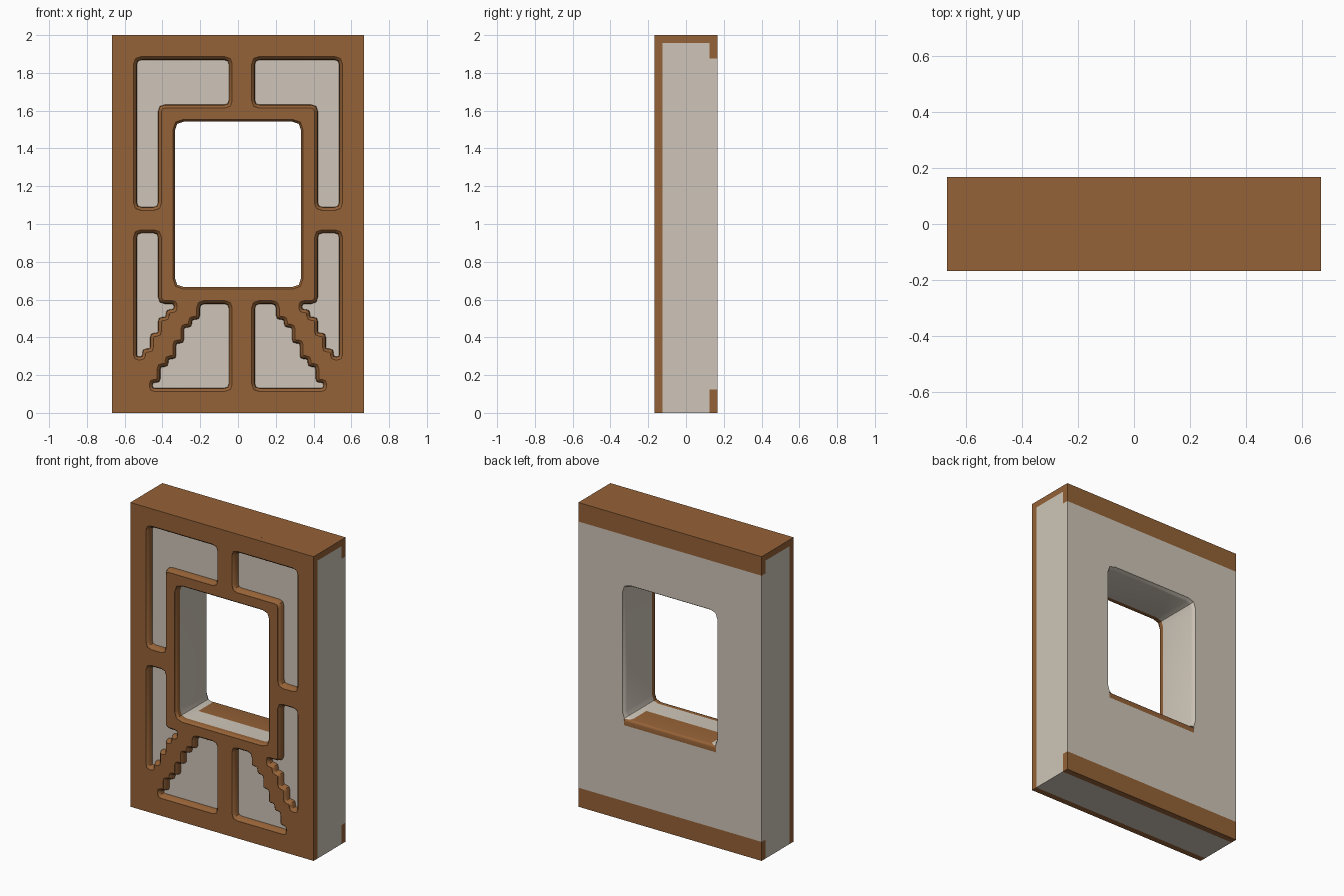
import bpy, bmesh, math
from mathutils import Vector

if "Cube" in bpy.data.objects:
    bpy.data.objects.remove(bpy.data.objects["Cube"], do_unlink=True)

U = 2 / 48                       # module all parts are laid out on
HALF_W, HALF_D = 16 * U, 4 * U


def material(name, rgb):
    m = bpy.data.materials.new(name)
    m.use_nodes = True
    m.diffuse_color = (*rgb, 1)
    m.node_tree.nodes["Principled BSDF"].inputs["Base Color"].default_value = (*rgb, 1)
    return m


timber = material("timber_brown", (0.30, 0.122, 0.038))
plaster = material("plaster_grey", (0.62, 0.56, 0.48))


def finish(bm, name, mat=None):
    bmesh.ops.recalc_face_normals(bm, faces=bm.faces)
    mesh = bpy.data.meshes.new(name)
    bm.to_mesh(mesh)
    bm.free()
    ob = bpy.data.objects.new(name, mesh)
    bpy.context.collection.objects.link(ob)
    if mat:
        mesh.materials.append(mat)
    return ob


def loft(bm, rings):
    """Join equal closed rings into a capped solid."""
    loops = [[bm.verts.new(p) for p in ring] for ring in rings]
    bm.faces.new(loops[0])
    bm.faces.new(loops[-1])
    for a, b in zip(loops, loops[1:]):
        for i in range(len(a)):
            bm.faces.new((a[i - 1], a[i], b[i], b[i - 1]))


def beam(name, profile, mat=None, half=HALF_W):
    """Extrude a (y, z) profile, given in modules, along x."""
    bm = bmesh.new()
    loft(bm, [[(x, y * U, z * U) for y, z in profile] for x in (-half, half)])
    return finish(bm, name, mat)


def rect(a, b, c, d):
    return [(a, c), (b, c), (b, d), (a, d)]


def rounded(points, radius):
    """Scale a polygon from modules and fillet its corners."""
    pts = [Vector(p) * U for p in points]
    out = []
    for i, p in enumerate(pts):
        to_a, to_b = pts[i - 1] - p, pts[(i + 1) % len(pts)] - p
        r = min(radius, 0.4 * to_a.length, 0.4 * to_b.length)
        a, b = p + to_a.normalized() * r, p + to_b.normalized() * r
        out += [a, (a + b) / 4 + p / 2, b]
    return out


def grown(pts, dist):
    """Offset a counter-clockwise outline outwards."""
    out = []
    for i, p in enumerate(pts):
        e1 = (p - pts[i - 1]).normalized()
        e2 = (pts[(i + 1) % len(pts)] - p).normalized()
        n1, n2 = Vector((e1.y, -e1.x)), Vector((e2.y, -e2.x))
        out.append(p + (n1 + n2) * dist / (1 + n1.dot(n2)))
    return out


def flared(bm, outline, radius, sections):
    base = rounded(outline, radius)
    loft(bm, [[(p.x, y, p.y) for p in grown(base, d)] for y, d in sections])


def stair(x, dx, levels):
    pts = []
    for a, b in zip(levels, levels[1:]):
        pts += [(x, a), (x, b)]
        x += dx
    return pts


def panels(inner):
    """Outlines of the three recesses on the right-hand side."""
    upper = [(-13, 26), (-10, 26), (-10, 39), (inner, 39), (inner, 45), (-13, 45)]
    side = [(-13, 23), (-13, 7)] + stair(-12, 1, [7, 8, 10, 12, 13, 14])
    side += [(-10, 14), (-10, 23)]
    lower = [(inner, 3), (inner, 14)] + stair(-5, -1, [14, 12, 11, 9, 7, 6, 4, 3])
    return [upper, side, lower]


def cut(ob, cutter):
    mod = ob.modifiers.new("cut", "BOOLEAN")
    mod.operation, mod.solver, mod.object = "DIFFERENCE", "EXACT", cutter
    bpy.context.view_layer.objects.active = ob
    bpy.ops.object.modifier_apply(modifier=mod.name)


# Timber front sheet, plaster body and rails that interlock with it
front_frame = beam("front_timber_frame", rect(-4, -3, 0, 48), timber)
wall = beam("plaster_wall", [(-3, 0), (3, 0), (3, 3), (4, 3), (4, 45), (3, 45),
                             (3, 47), (-3, 47)], plaster)
top_rail = beam("top_rail", [(-3, 47), (3, 47), (3, 45), (4, 45), (4, 48), (-3, 48)], timber)
bottom_rail = beam("back_bottom_rail", rect(3, 4, 0, 3), timber)
sill = beam("window_sill", rect(0, 4, 15, 16), timber, 8 * U)

# Recess cutters with softened rims
bm = bmesh.new()
rim = [(-0.2, 0.012), (-0.165, 0.011), (-0.157, 0.002), (-0.147, -0.004), (-0.11, -0.008)]
for outline in panels(-1):
    flared(bm, outline, 0.03, rim)
for outline in panels(-2):
    flared(bm, [(-x, z) for x, z in reversed(outline)], 0.03, rim)
panel_cutter = finish(bm, "panel_cutter")

# Window opening, flared at the front and back
bm = bmesh.new()
flared(bm, rect(-8, 8, 16, 37), 0.045,
       [(-0.2, 0.012), (-0.165, 0.011), (-0.157, 0.003), (-0.145, 0),
        (0.14, 0), (0.155, 0.004), (0.165, 0.012), (0.2, 0.013)])
window_cutter = finish(bm, "window_cutter")
sill_cutter = beam("sill_cutter", rect(0, 5, 15, 16), None, 8 * U)

cut(front_frame, panel_cutter)
cut(front_frame, window_cutter)
cut(wall, window_cutter)
cut(wall, sill_cutter)
for helper in (panel_cutter, window_cutter, sill_cutter):
    bpy.data.objects.remove(helper, do_unlink=True)

# Round the exposed upper back edge of the sill
bm = bmesh.new()
bm.from_mesh(sill.data)
edge = [e for e in bm.edges
        if all(v.co.y > HALF_D - 0.001 and v.co.z > 15.9 * U for v in e.verts)]
bmesh.ops.bevel(bm, geom=edge, offset=0.015, segments=3, profile=0.5, affect="EDGES")
bm.to_mesh(sill.data)
bm.free()

# Smooth the softened rims, keep the corners crisp
bpy.ops.object.select_all(action="DESELECT")
for ob in (front_frame, wall, sill):
    ob.select_set(True)
bpy.context.view_layer.objects.active = front_frame
bpy.ops.object.shade_smooth_by_angle(angle=math.radians(40))
